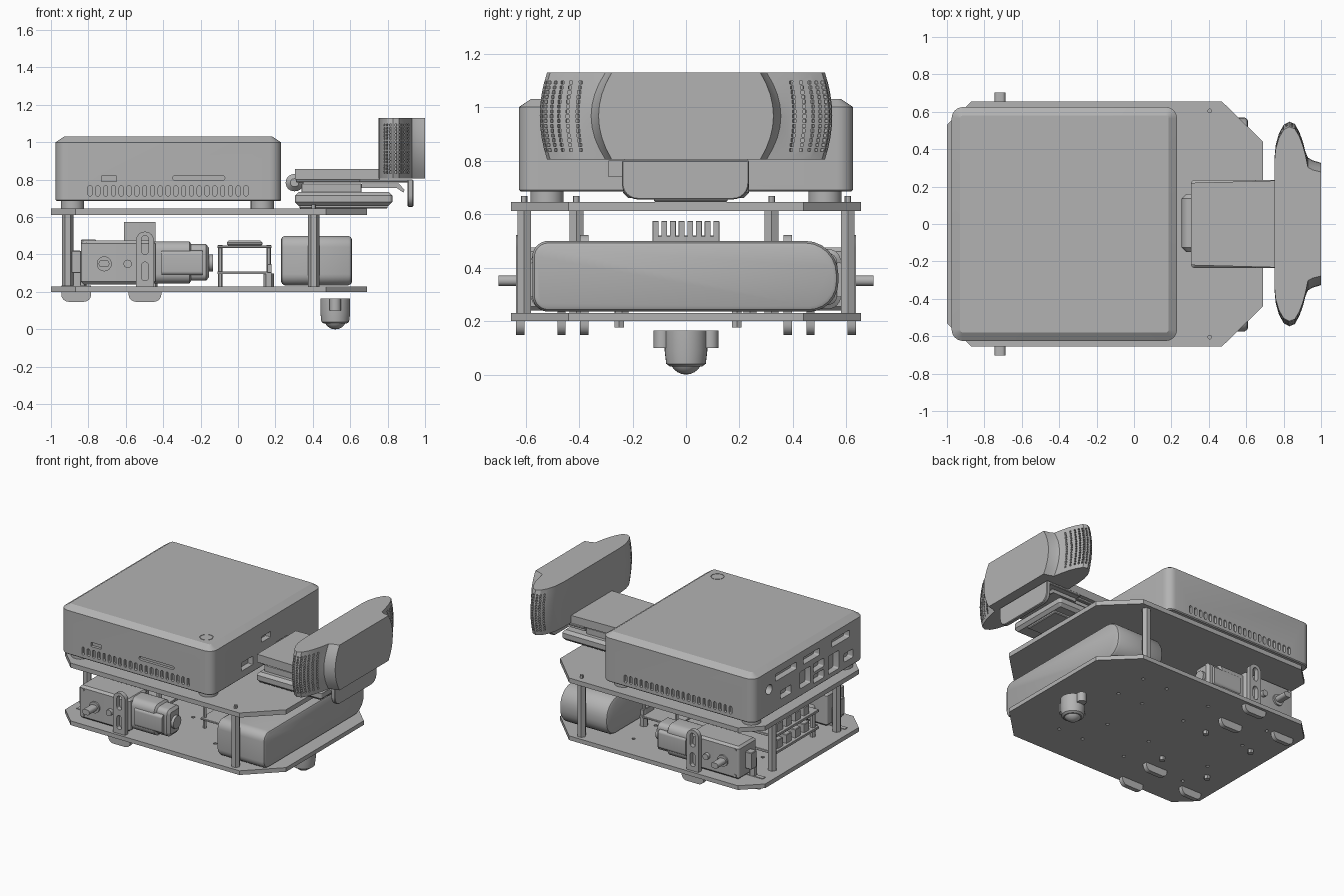
import bpy, bmesh, math
from mathutils import Vector, Matrix

if "Cube" in bpy.data.objects:
    bpy.data.objects.remove(bpy.data.objects["Cube"])

grey = bpy.data.materials.new("plain grey")
grey.use_nodes = True
grey.diffuse_color = (0.45, 0.45, 0.45, 1)
grey.node_tree.nodes["Principled BSDF"].inputs["Base Color"].default_value = (0.45, 0.45, 0.45, 1)
AXES = {"x": lambda a, b, c: (c, a, b), "y": lambda a, b, c: (a, c, b), "z": lambda a, b, c: (a, b, c)}


def finish(name, bm):
    bmesh.ops.recalc_face_normals(bm, faces=bm.faces)
    mesh = bpy.data.meshes.new(name)
    bm.to_mesh(mesh)
    bm.free()
    mesh.materials.append(grey)
    ob = bpy.data.objects.new(name, mesh)
    bpy.context.collection.objects.link(ob)
    return ob


def add_loft(bm, rings):
    loops = [[bm.verts.new(p) for p in ring] for ring in rings]
    for lo, hi in zip(loops, loops[1:]):
        for i in range(len(lo)):
            j = (i + 1) % len(lo)
            bm.faces.new((lo[i], lo[j], hi[j], hi[i]))
    bm.faces.new(loops[0][::-1])
    bm.faces.new(loops[-1])


def loft(name, rings):
    bm = bmesh.new()
    add_loft(bm, rings)
    return finish(name, bm)


def rounded(a0, a1, b0, b1, radii, inset=0, n=6):
    # corners in order: low-low, high-low, high-high, low-high
    pts = []
    for k, (a, b, sa, sb) in enumerate(((a0, b0, 1, 1), (a1, b0, -1, 1), (a1, b1, -1, -1), (a0, b1, 1, -1))):
        r = radii[k]
        rr = max(r - inset, 0.002)
        off = max(r, inset + 0.002)
        for i in range(n + 1):
            t = math.pi + math.pi / 2 * (k + i / n)
            pts.append((a + sa * off + rr * math.cos(t), b + sb * off + rr * math.sin(t)))
    return pts


def slab(name, rect, r, levels, axis="z"):
    radii = r if isinstance(r, tuple) else (r,) * 4
    return loft(name, [[AXES[axis](a, b, c) for a, b in rounded(*rect, radii, i)] for c, i in levels])


def block(name, x, y, z, r=0.004):
    return slab(name, (*x, *y), r, ((z[0], r), (z[0] + r, 0), (z[1] - r, 0), (z[1], r)))


def prism(name, outline, c0, c1, axis="z"):
    return loft(name, [[AXES[axis](a, b, c) for a, b in outline] for c in (c0, c1)])


def circle(a, b, r, n=24):
    return [(a + r * math.cos(math.tau * i / n), b + r * math.sin(math.tau * i / n)) for i in range(n)]


def rod(name, a, b, r, c0, c1, axis="z", n=24):
    return prism(name, circle(a, b, r, n), c0, c1, axis)


def cut(ob, shapes):
    # shapes are (outline, start, end, axis) prisms
    bm = bmesh.new()
    for outline, c0, c1, axis in shapes:
        add_loft(bm, [[AXES[axis](a, b, c) for a, b in outline] for c in (c0, c1)])
    carve(ob, bm)


def carve(ob, bm):
    cutter = finish("cutter", bm)
    mod = ob.modifiers.new("cut", "BOOLEAN")
    mod.operation, mod.solver, mod.object = "DIFFERENCE", "EXACT", cutter
    bpy.context.view_layer.update()
    result = bpy.data.meshes.new_from_object(ob.evaluated_get(bpy.context.evaluated_depsgraph_get()))
    ob.modifiers.clear()
    ob.data = result
    bpy.data.objects.remove(cutter)


def slot(a0, a1, b0, b1):
    r = min(a1 - a0, b1 - b0) * 0.49
    return rounded(a0, a1, b0, b1, (r,) * 4, 0, 3)


# Chassis plates, posts and screws
half = [(-1, 0.53), (-0.87, 0.655), (0.47, 0.655), (0.69, 0.44)]
outline = half + [(x, -y) for x, y in reversed(half)]
holes = [(circle(x, y, 0.012, 10), 0.1, 0.3, "z")
         for x in (-0.75, -0.25, 0.1, 0.3) for y in (-0.4, -0.15, 0.2, 0.45)]
lower_plate = prism("lower_plate", outline, 0.2, 0.23)
cut(lower_plate, holes)
prism("upper_plate", outline, 0.612, 0.645)
for x, y in ((-0.91, -0.41), (-0.91, 0.32), (0.405, -0.605), (0.405, 0.605)):
    rod("post", x, y, 0.03, 0.23, 0.612, n=6)
    rod("post_screw", x, y, 0.012, 0.64, 0.667, n=12)

# Computer case with vents and ports
case = slab("computer_case", (-0.975, 0.23, -0.625, 0.625), 0.06,
            ((0.685, 0.006), (0.691, 0), (1.0, 0), (1.03, 0.045)))
cuts = []
for s in (-1, 1):
    ends = (s * 0.605, s * 0.66)
    cuts += [(slot(-0.802 + i * 0.0417, -0.78 + i * 0.0417, 0.712, 0.768), *ends, "y") for i in range(21)]
cuts += [(slot(*r), -0.66, -0.605, "y") for r in ((-0.35, -0.07, 0.797, 0.822),)]
cuts.append((rounded(-0.73, -0.65, 0.79, 0.82, (0.003,) * 4), -0.66, -0.605, "y"))
for a0, a1, b0, b1 in ((0.2, 0.32, 0.75, 0.81), (0.14, 0.38, 0.9, 0.95), (-0.02, 0.1, 0.74, 0.86),
                       (-0.17, -0.05, 0.8, 0.86), (-0.17, -0.05, 0.72, 0.78), (-0.12, 0.06, 0.9, 0.95),
                       (-0.34, -0.22, 0.72, 0.85), (-0.5, -0.4, 0.74, 0.8), (-0.46, -0.26, 0.9, 0.95)):
    cuts.append((rounded(a0, a1, b0, b1, (0.01,) * 4), -1.0, -0.93, "x"))
cuts.append((circle(0.45, 0.87, 0.035), -1.0, -0.93, "x"))
for a0, a1, b0, b1 in ((-0.29, -0.16, 0.74, 0.8), (0.1, 0.23, 0.74, 0.8), (-0.06, 0.04, 0.86, 0.9)):
    cuts.append((rounded(a0, a1, b0, b1, (0.004,) * 4), 0.19, 0.25, "x"))
ring = bmesh.new()
add_loft(ring, [[(x, y, c) for x, y in circle(0.1, -0.5, 0.045)] for c in (1.026, 1.05)])
cut(case, cuts)
carve(case, ring)
rod("power_button", 0.1, -0.5, 0.041, 1.02, 1.03)
for x in (-0.885, 0.13):
    for y in (-0.52, 0.52):
        rod("case_foot", x, y, 0.062, 0.645, 0.69)

# Gear motors, brackets and shafts, mirrored across the centre line
for s in (-1, 1):
    def span(a, b):
        return tuple(sorted((s * a, s * b)))
    block("gearbox", (-0.84, -0.44), span(0.4, 0.6), (0.24, 0.475), 0.015)
    slab("motor_can", (*span(0.41, 0.58), 0.245, 0.47), 0.05,
         ((-0.45, 0), (-0.26, 0), (-0.25, 0.015), (-0.17, 0.015), (-0.155, 0.035)), "x")
    slab("motor_band", (*span(0.4, 0.59), 0.29, 0.42), 0.02, ((-0.41, 0), (-0.19, 0)), "x")
    rod("motor_bearing", s * 0.495, 0.355, 0.045, -0.165, -0.135, "x")
    block("gearbox_tail", (-0.89, -0.84), span(0.47, 0.53), (0.3, 0.42))
    rod("shaft_collar", -0.715, 0.35, 0.04, s * 0.59, s * 0.612, "y")
    slab("wheel_shaft", (-0.745, -0.688, 0.332, 0.37), 0.018, ((s * 0.36, 0), (s * 0.702, 0)), "y")
    rod("gearbox_pin", -0.59, 0.35, 0.022, s * 0.59, s * 0.625, "y")
    for x in (-0.81, -0.47):
        for z in (0.265, 0.45):
            rod("gearbox_screw", x, z, 0.011, s * 0.59, s * 0.606, "y", 10)
    for y in (0.38, 0.62):
        bracket = slab("motor_bracket", (-0.545, -0.45, 0.2, 0.522), (0.002, 0.002, 0.046, 0.046),
                       ((s * (y - 0.016), 0), (s * (y + 0.016), 0)), "y")
        cut(bracket, [(slot(-0.517, -0.478, z, z + 0.1), -1, 1, "y") for z in (0.26, 0.4)])
        slab("bracket_tab", (-0.585, -0.41, 0.147, 0.21), (0.04, 0.04, 0.002, 0.002),
             ((s * (y - 0.016), 0), (s * (y + 0.016), 0)), "y")
    slab("rear_tab", (-0.945, -0.785, 0.147, 0.235), (0.04, 0.04, 0.002, 0.002),
         ((s * 0.45, 0), (s * 0.481, 0)), "y")
    block("rear_tab_top", (-0.88, -0.84), span(0.45, 0.48), (0.225, 0.36))

# Rear driver boards with a finned heat sink
for z in (0.28, 0.4):
    block("driver_board", (-0.86, -0.42), (-0.28, 0.22), (z, z + 0.018), 0.002)
    for x in (-0.83, -0.45):
        for y in (-0.25, 0.19):
            rod("board_spacer", x, y, 0.02, z - 0.105, z, n=6)
    for i in range(4):
        block("driver_chip", (-0.84, -0.76), (-0.2 + i * 0.1, -0.14 + i * 0.1), (z + 0.01, z + 0.08))
block("heat_sink_base", (-0.61, -0.44), (-0.125, 0.125), (0.41, 0.52))
for i in range(8):
    y = -0.125 + i * 0.0325
    block("heat_sink_fin", (-0.61, -0.44), (y, y + 0.022), (0.5, 0.575), 0.002)

# Middle controller board stack
for z in (0.295, 0.435):
    block("controller_board", (-0.11, 0.18), (-0.27, 0.27), (z, z + 0.013), 0.002)
block("controller_cover", (-0.06, 0.13), (-0.2, 0.2), (0.445, 0.475), 0.01)
for y in (-0.24, 0.24):
    for x in (-0.095, 0.165):
        rod("controller_post", x, y, 0.012, 0.23, 0.45, n=6)
    rod("controller_spacer", 0.165, y, 0.028, 0.23, 0.298, n=6)
    block("controller_socket", (0.155, 0.18), (y - 0.1, y + 0.02), (0.3, 0.35))

# Battery pack
slab("battery_pack", (-0.575, 0.57, 0.235, 0.5), (0.06, 0.11, 0.125, 0.06),
     ((0.23, 0.02), (0.236, 0.008), (0.25, 0), (0.59, 0), (0.604, 0.008), (0.61, 0.02)), "x")

# Ball caster
loft("caster_body", [[(x, y, z) for x, y in circle(0.52, 0, r, 32)]
                     for z, r in ((0.03, 0.06), (0.04, 0.074), (0.09, 0.08), (0.165, 0.08))])
loft("caster_ball", [[(x, y, 0.062 - 0.062 * math.cos(t)) for x, y in circle(0.52, 0, 0.062 * math.sin(t), 24)]
                     for t in [math.pi * (i + 0.2) / 12.4 for i in range(13)]])
for s in (-1, 1):
    rod("caster_ear", 0.52, s * 0.09, 0.031, 0.1, 0.165)
    block("caster_web", (0.495, 0.545), tuple(sorted((s * 0.05, s * 0.09))), (0.1, 0.165))

# Camera body: bean outline, slightly narrower at top and bottom
bean = [(0.75, 0.34), (0.757, 0.42), (0.775, 0.485), (0.8, 0.53), (0.83, 0.547), (0.86, 0.535),
        (0.885, 0.49), (0.903, 0.44), (0.917, 0.385), (0.93, 0.355), (0.955, 0.34), (1.0, 0.327)]
bean = bean + [(x, -y) for x, y in reversed(bean)]
rings = []
for i in range(9):
    t = i / 4 - 1
    k = 1 - 0.05 * t * t
    rings.append([(x, y * (k - (0.1 * t * t if x > 0.925 else 0)), 0.967 + 0.162 * t) for x, y in bean])
camera = loft("camera_body", rings)

# Speaker grille holes following the rounded camera ends
bm = bmesh.new()
for s in (-1, 1):
    for x, y in ((0.782, 0.498), (0.797, 0.525), (0.815, 0.538), (0.845, 0.541), (0.865, 0.526),
                 (0.878, 0.503), (0.89, 0.476), (0.902, 0.443), (0.912, 0.405)):
        normal = Vector((x - 0.83, s * (y - 0.44) * 0.7, 0))
        turn = Matrix.Rotation(math.atan2(normal.y, normal.x), 4, "Z")
        for i in range(15):
            z = 0.84 + i * 0.018
            k = 1 - 0.05 * ((z - 0.967) / 0.162) ** 2
            place = Matrix.Translation((x, s * y * k, z)) @ turn
            bmesh.ops.create_cube(bm, size=1, matrix=place @ Matrix.Diagonal((0.035, 0.011, 0.012, 1)))
carve(camera, bm)

# Camera mount: folding arm, hinge roll, base pad and hook
arm = [(0.305, -0.22), (0.76, -0.232), (0.76, 0.232), (0.305, 0.22)]
prism("mount_arm", arm, 0.8, 0.857)
slab("hinge_roll", (0.255, 0.35, 0.738, 0.83), 0.045,
     ((-0.15, 0.025), (-0.125, 0), (0.135, 0), (0.16, 0.025)), "y")
block("mount_plate", (0.31, 0.74), (-0.2, 0.2), (0.785, 0.803))
block("mount_base", (0.305, 0.825), (-0.235, 0.235), (0.66, 0.735), 0.02)
block("mount_pad", (0.33, 0.8), (-0.12, 0.155), (0.645, 0.665), 0.005)
block("mount_layer", (0.34, 0.66), (-0.19, 0.19), (0.73, 0.78))
block("mount_bridge", (0.65, 0.93), (-0.235, 0.235), (0.785, 0.802))
lip = [(0.66, 0.755), (0.85, 0.755), (0.885, 0.73), (0.89, 0.745), (0.86, 0.78), (0.66, 0.78)]
prism("mount_lip", lip, -0.2, 0.2, "y")
slab("mount_hook", (-0.24, 0.235, 0.655, 0.8), (0.06, 0.06, 0.004, 0.004), ((0.907, 0.004), (0.912, 0), (0.932, 0), (0.937, 0.004)), "x")

# Smooth round surfaces while keeping hard edges
for ob in bpy.context.view_layer.objects:
    ob.select_set(ob.type == "MESH" and grey.name in ob.data.materials)
bpy.context.view_layer.objects.active = camera
bpy.ops.object.shade_smooth_by_angle(angle=math.radians(30))
